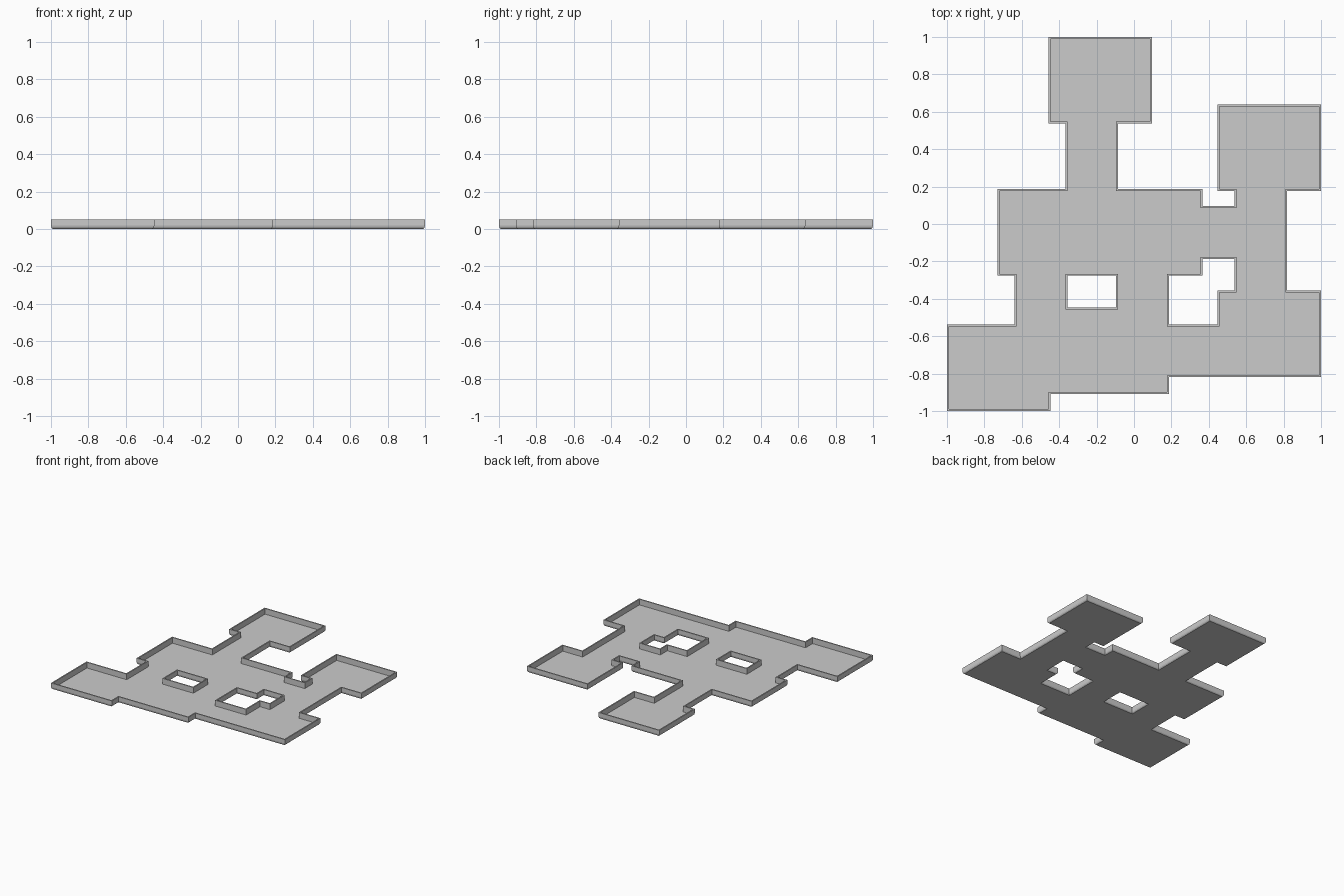
import bpy, bmesh

if "Cube" in bpy.data.objects:
    bpy.data.objects.remove(bpy.data.objects["Cube"])

HEIGHT = 0.051   # wall height
HALF = 0.005     # half of the wall thickness
FLOOR = 0.004    # floor thickness
CELL = (2 - 2 * HALF) / 22

# Plan in grid cells: outer border counter-clockwise, openings clockwise
border = [(0, 0), (6, 0), (6, 1), (13, 1), (13, 2), (22, 2), (22, 7), (20, 7), (20, 13), (22, 13),
          (22, 18), (16, 18), (16, 13), (17, 13), (17, 12), (15, 12), (15, 13), (10, 13), (10, 17),
          (12, 17), (12, 22), (6, 22), (6, 17), (7, 17), (7, 13), (3, 13), (3, 8), (4, 8), (4, 5), (0, 5)]
small_opening = [(7, 6), (7, 8), (10, 8), (10, 6)]
large_opening = [(13, 5), (13, 8), (15, 8), (15, 9), (17, 9), (17, 7), (16, 7), (16, 5)]

# Wall section: (outward offset, height), from underside round to floor
section = [(-HALF, 0), (0.002, 0.007), (HALF, 0.018), (HALF, HEIGHT), (-HALF, HEIGHT), (-HALF, FLOOR)]


def offset(loop, d):
    """Move a right-angled loop outward (to the right of travel) by d."""
    pts = []
    for i, (x, y) in enumerate(loop):
        shift_x = shift_y = 0
        for a, b in ((loop[i - 1], (x, y)), ((x, y), loop[(i + 1) % len(loop)])):
            if a[0] == b[0]:
                shift_x = d if b[1] > a[1] else -d
            else:
                shift_y = -d if b[0] > a[0] else d
        pts.append(((x - 11) * CELL + shift_x, (y - 11) * CELL + shift_y))
    return pts


bm = bmesh.new()
under, floor = [], []
for loop in (border, small_opening, large_opening):
    rings = [[bm.verts.new((x, y, z)) for x, y in offset(loop, d)] for d, z in section]
    n = len(loop)
    # Walls
    for low, high in zip(rings, rings[1:]):
        for i in range(n):
            j = (i + 1) % n
            bm.faces.new((low[i], low[j], high[j], high[i]))
    for ring, edges in ((rings[0], under), (rings[-1], floor)):
        edges += [bm.edges.get((ring[i], ring[(i + 1) % n])) for i in range(n)]

# Floor and underside, with the openings left free
for edges, z in ((under, -1), (floor, 1)):
    bmesh.ops.triangle_fill(bm, use_beauty=True, use_dissolve=False, edges=edges, normal=(0, 0, z))
bmesh.ops.recalc_face_normals(bm, faces=bm.faces)

mesh = bpy.data.meshes.new("walled_floor")
bm.to_mesh(mesh)
bm.free()
walled_floor = bpy.data.objects.new("walled_floor", mesh)
bpy.context.collection.objects.link(walled_floor)

grey = bpy.data.materials.new("grey")
grey.diffuse_color = (0.6, 0.6, 0.6, 1)
grey.use_nodes = True
grey.node_tree.nodes["Principled BSDF"].inputs["Base Color"].default_value = grey.diffuse_color
mesh.materials.append(grey)
